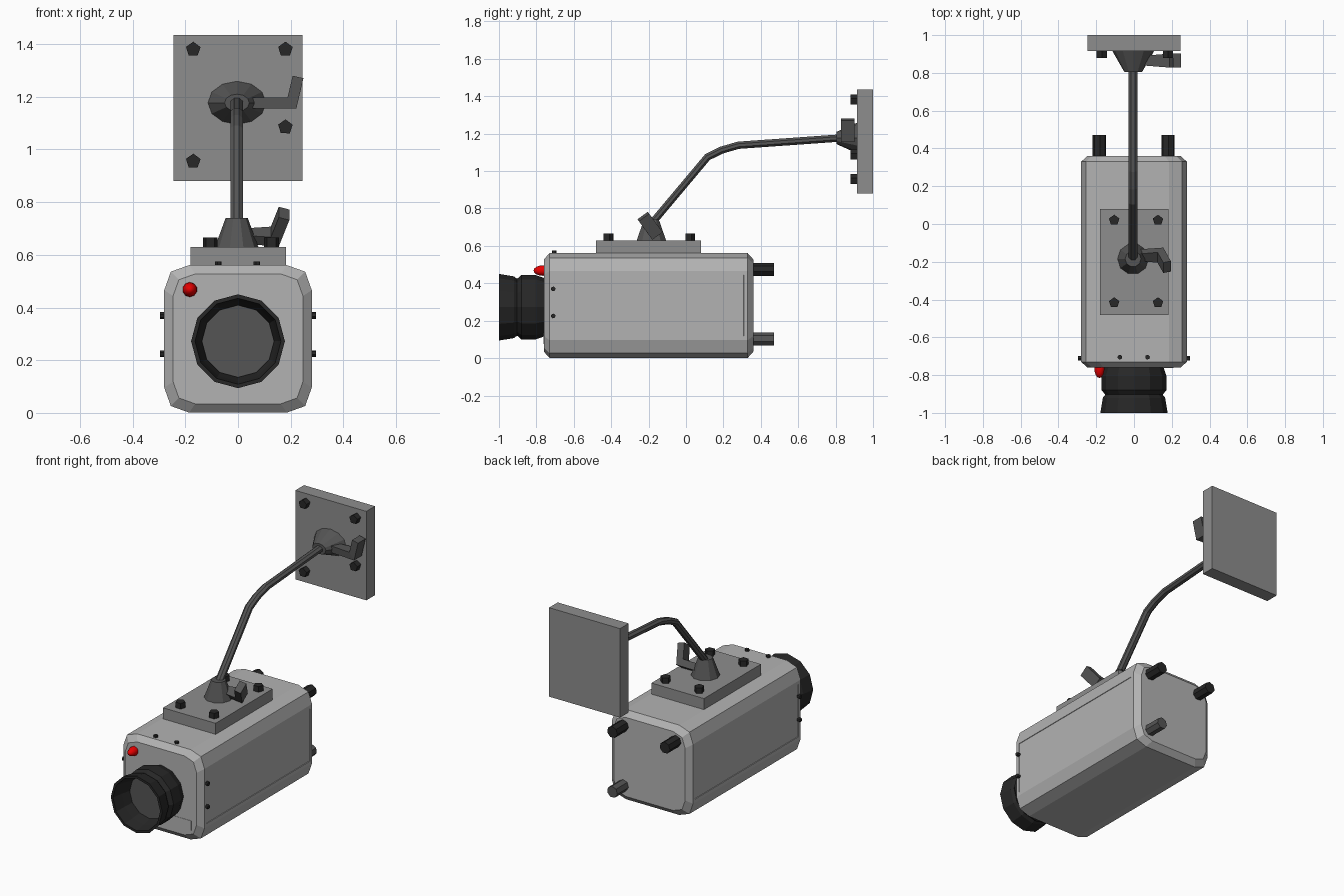
import bpy, bmesh
from math import sin, cos, pi
from mathutils import Vector as V

if "Cube" in bpy.data.objects:
    bpy.data.objects.remove(bpy.data.objects["Cube"])

X, Y, Z = V((1, 0, 0)), V((0, 1, 0)), V((0, 0, 1))


def material(name, r, g, b):
    m = bpy.data.materials.new(name)
    m.diffuse_color = (r, g, b, 1)
    m.use_nodes = True
    m.node_tree.nodes["Principled BSDF"].inputs["Base Color"].default_value = m.diffuse_color
    return m


DARK = material("dark_metal", 0.09, 0.09, 0.09)
BLACK = material("black", 0.02, 0.02, 0.02)
MID = material("mid_grey", 0.27, 0.27, 0.27)
LIGHT = material("light_grey", 0.45, 0.45, 0.45)
RED = material("red", 0.8, 0.0, 0.0)


def finish(name, bm, mat):
    bmesh.ops.recalc_face_normals(bm, faces=bm.faces)
    me = bpy.data.meshes.new(name)
    bm.to_mesh(me)
    bm.free()
    me.materials.append(mat)
    ob = bpy.data.objects.new(name, me)
    bpy.context.collection.objects.link(ob)
    return ob


def loft(rings):
    """Skin a list of equal point rings and cap both ends."""
    bm = bmesh.new()
    vs = [[bm.verts.new(p) for p in r] for r in rings]
    n = len(vs[0])
    for a, b in zip(vs, vs[1:]):
        for i in range(n):
            j = (i + 1) % n
            bm.faces.new((a[i], a[j], b[j], b[i]))
    bm.faces.new(vs[0])
    bm.faces.new(vs[-1])
    bmesh.ops.recalc_face_normals(bm, faces=bm.faces)
    return bm


def ring(c, u, v, n, phase=0.0):
    return [V(c) + u * cos(2 * pi * i / n + phase) + v * sin(2 * pi * i / n + phase)
            for i in range(n)]


def stub(name, c, axis, length, r, n, mat):
    """Short prism from c along axis: bolts and pegs."""
    u = Y if abs(axis.x) > 0.5 else X
    v = axis.cross(u)
    c = V(c)
    finish(name, loft([ring(c, u * r, v * r, n, 0.3),
                       ring(c + axis * length, u * r, v * r, n, 0.3)]), mat)


def box(name, lo, hi, mat):
    bm = loft([[(x, y, z) for x, y in ((lo[0], lo[1]), (hi[0], lo[1]), (hi[0], hi[1]), (lo[0], hi[1]))]
               for z in (lo[2], hi[2])])
    finish(name, bm, mat)


def sweep(name, path, axis, section, widths, mat):
    """Mitred sweep along a planar path; axis is the plane normal."""
    pts = [V(p) for p in path]
    rings = []
    for i, p in enumerate(pts):
        d0 = (p - pts[max(i - 1, 0)]).normalized()
        d1 = (pts[min(i + 1, len(pts) - 1)] - p).normalized()
        t = (d0 + d1).normalized()
        n = axis.cross(t)
        m = 1 / max(t.dot(d1 if i == 0 else d0), 0.5)
        rings.append([p + n * a * m + axis * b * widths[i] for a, b in section])
    finish(name, loft(rings), mat)


# Camera body: rounded square profile with chamfered ends and recessed side panels
corner = [(0.28, 0.185), (0.255, 0.255), (0.185, 0.28)]
prof = (corner + [(-x, z) for x, z in reversed(corner)]
        + [(-x, -z) for x, z in corner] + [(x, -z) for x, z in reversed(corner)])
body = loft([[(x * s, y, 0.281 + z * s) for x, z in prof]
             for y, s in ((-0.76, 0.88), (-0.73, 1), (0.33, 1), (0.36, 0.88))])
sides = [f for f in body.faces if abs(f.normal.x) > 0.99]
bmesh.ops.inset_individual(body, faces=sides, thickness=0.03, depth=0)
bmesh.ops.inset_individual(body, faces=sides, thickness=0.002, depth=-0.003)
finish("camera_body", body, LIGHT)
box("front_label", (0.085, -0.762, 0.075), (0.21, -0.755, 0.135), LIGHT)

# Lens barrel with grooves and a deep hollow front
lens_profile = [(-0.755, 0.155), (-0.805, 0.172), (-0.88, 0.172), (-0.903, 0.152), (-0.92, 0.165),
                (-1.0, 0.178), (-1.0, 0.163), (-0.93, 0.152), (-0.87, 0.137)]
finish("lens_barrel", loft([ring((0, y, 0.272), X * r, Z * r, 12) for y, r in lens_profile]), BLACK)
box_disc = loft([ring((0, y, 0.272), X * 0.136, Z * 0.136, 12) for y in (-0.868, -0.873)])
finish("lens_glass", box_disc, DARK)

# Red indicator light
bm = bmesh.new()
bmesh.ops.create_uvsphere(bm, u_segments=10, v_segments=8, radius=1)
for v in bm.verts:
    v.co = V((-0.183 + v.co.x * 0.028, -0.765 + v.co.z * 0.05, 0.468 + v.co.y * 0.028))
light = finish("indicator_light", bm, RED)
light.data.shade_smooth()

# Small body screws
for z in (0.225, 0.37):
    for s in (-1, 1):
        stub("side_screw", (s * 0.27, -0.71, z), X * s, 0.026, 0.013, 6, BLACK)
for x in (-0.075, 0.072):
    stub("top_screw", (x, -0.705, 0.55), Z, 0.024, 0.013, 6, BLACK)

# Rear connectors
stub("rear_connector", (-0.183, 0.35, 0.473), Y, 0.12, 0.036, 7, BLACK)
stub("rear_connector", (0.18, 0.35, 0.473), Y, 0.12, 0.036, 7, BLACK)
stub("lower_rear_connector", (0.18, 0.35, 0.10), Y, 0.12, 0.036, 7, DARK)

# Top mounting plate with bolts and cone
box("top_plate", (-0.18, -0.482, 0.555), (0.183, 0.08, 0.63), MID)
for x in (-0.105, 0.127):
    for y in (-0.417, 0.02):
        stub("top_plate_bolt", (x, y, 0.625), Z, 0.04, 0.029, 5, BLACK)
finish("top_cone", loft([ring((-0.005, -0.185, z), X * r, Y * r, 10)
                         for z, r in ((0.625, 0.084), (0.74, 0.042))]), DARK)

# Wall plate with bolts and oval cone
box("wall_plate", (-0.245, 0.915, 0.88), (0.245, 1.0, 1.435), MID)
for x, z in ((-0.17, 1.38), (0.18, 1.38), (-0.17, 0.955), (0.18, 1.085)):
    stub("wall_plate_bolt", (x, 0.92, z), -Y, 0.04, 0.029, 5, BLACK)
finish("wall_cone", loft([ring((-0.004, y, 1.177), X * a, Z * b, 12)
                          for y, a, b in ((0.92, 0.113, 0.084), (0.805, 0.047, 0.033))]), DARK)

# Bent support arm
arm = [(-0.005, y, z) for y, z in ((-0.20, 0.70), (0.115, 1.075), (0.19, 1.112), (0.28, 1.138), (0.83, 1.177))]
section = [(0.021 * cos(pi * (i + 0.5) / 4), 0.025 * sin(pi * (i + 0.5) / 4)) for i in range(8)]
sweep("support_arm", arm, X, section, [1] * 5, DARK)

# Clamp levers
rect = [(-0.021, -1), (0.021, -1), (0.021, 1), (-0.021, 1)]
sweep("top_lever", [(0.02, -0.165, 0.67), (0.14, -0.165, 0.67), (0.175, -0.228, 0.757)],
      V((0, 0.81, 0.59)), rect, [0.022, 0.034, 0.034], DARK)
sweep("wall_lever", [(0.03, 0.865, 1.177), (0.205, 0.865, 1.177), (0.228, 0.865, 1.275)],
      Y, rect, [0.024, 0.037, 0.037], DARK)
